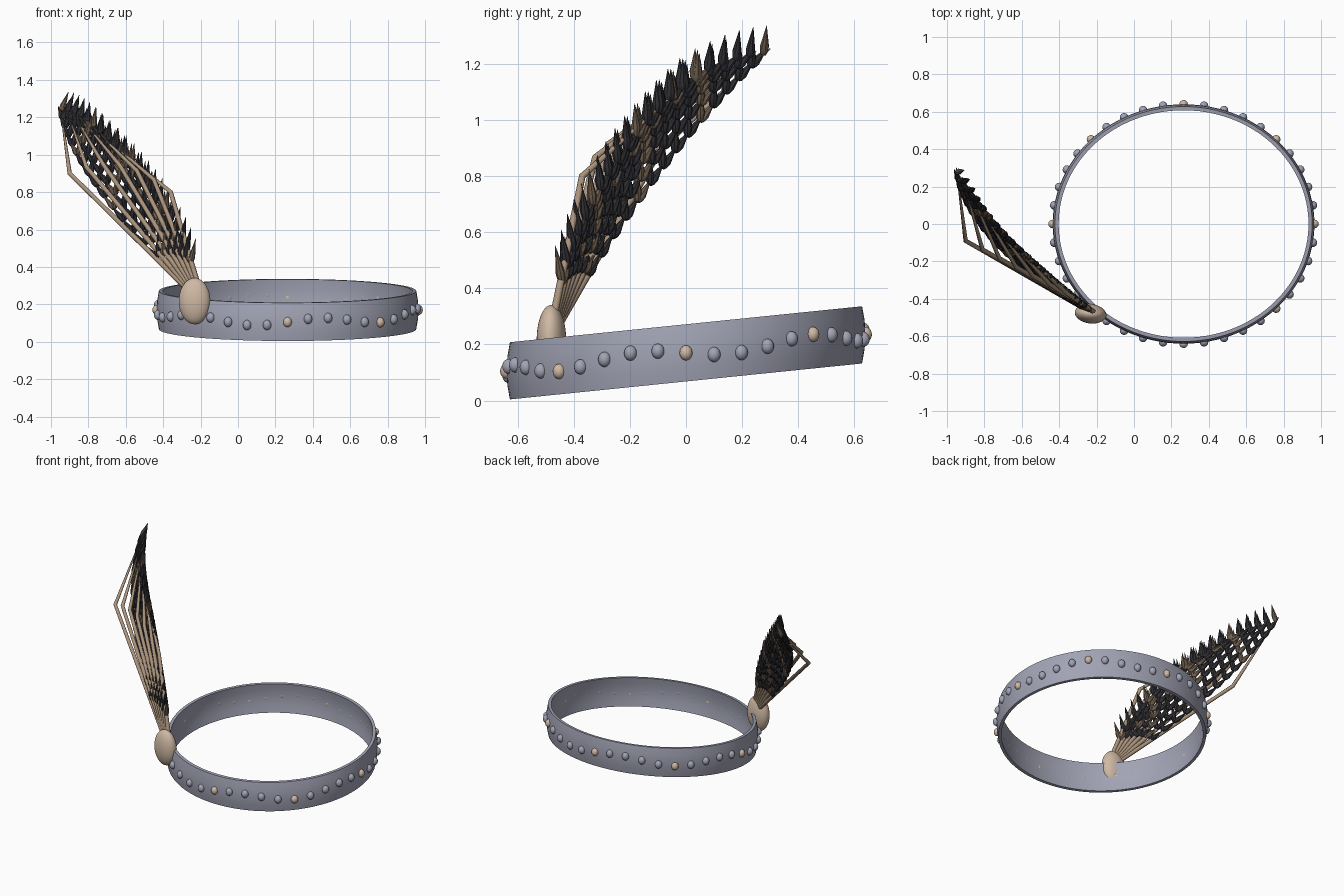
import bpy, bmesh, math
from mathutils import Vector, Matrix

if "Cube" in bpy.data.objects:
    bpy.data.objects.remove(bpy.data.objects["Cube"])


def material(name, rgb):
    m = bpy.data.materials.new(name)
    m.use_nodes = True
    m.diffuse_color = (*rgb, 1)
    m.node_tree.nodes["Principled BSDF"].inputs["Base Color"].default_value = (*rgb, 1)
    return m


steel = material("blue grey metal", (0.36, 0.37, 0.46))
cream = material("cream stone", (0.62, 0.48, 0.37))
tan = material("tan quill", (0.40, 0.29, 0.20))
black = material("black barb", (0.032, 0.03, 0.036))
brown = material("brown barb", (0.16, 0.115, 0.08))


def finish(bm, name, mats, smooth=True):
    bmesh.ops.recalc_face_normals(bm, faces=bm.faces)
    mesh = bpy.data.meshes.new(name)
    bm.to_mesh(mesh)
    bm.free()
    for m in mats:
        mesh.materials.append(m)
    ob = bpy.data.objects.new(name, mesh)
    bpy.context.collection.objects.link(ob)
    if smooth:
        bpy.ops.object.select_all(action="DESELECT")
        ob.select_set(True)
        bpy.context.view_layer.objects.active = ob
        bpy.ops.object.shade_smooth_by_angle(angle=math.radians(40))
    return ob


def loft(bm, rings, closed=False):
    """Bridge equal-length rings of points with quads."""
    vs = [[bm.verts.new(p) for p in r] for r in rings]
    faces = []
    pairs = list(zip(vs, vs[1:])) + ([(vs[-1], vs[0])] if closed else [])
    for a, b in pairs:
        for i in range(len(a)):
            j = (i + 1) % len(a)
            faces.append(bm.faces.new((a[i], a[j], b[j], b[i])))
    return vs, faces


# Band: barrel-shaped oval hoop that rises toward the back
CX, RX, RY, SLOPE, MID, HALF = 0.265, 0.70, 0.64, 0.102, 0.17, 0.102


def oval(angle, inset, dz):
    y = (RY - inset) * math.sin(angle)
    return Vector((CX + (RX - inset) * math.cos(angle), y, MID + SLOPE * y + dz))


outer = [(0.012 * s * s, HALF * s) for s in (-1, -0.5, 0, 0.5, 1)]
section = outer + [(inset + 0.02, dz) for inset, dz in reversed(outer)]
STEPS = 96
bm = bmesh.new()
loft(bm, [[oval(math.tau * i / STEPS, *p) for p in section] for i in range(STEPS)], True)
finish(bm, "band", [steel])

# Beads: a wavy row around the band, every fifth one cream
BEADS = 40
bm = bmesh.new()
for i in range(BEADS):
    a = math.tau * i / BEADS
    place = Matrix.Translation(oval(a, 0, -0.02 * math.sin(6 * a)))
    place = place @ Matrix.Diagonal((0.023, 0.023, 0.027, 1))
    made = bmesh.ops.create_uvsphere(bm, u_segments=16, v_segments=10, radius=1, matrix=place)
    for f in {f for v in made["verts"] for f in v.link_faces}:
        f.material_index = 1 if i % 5 == 0 else 0
finish(bm, "beads", [steel, cream])

# Stone: oval holder at the foot of the plume
bm = bmesh.new()
place = (Matrix.Translation((-0.232, -0.48, 0.217)) @ Matrix.Rotation(-0.12, 4, "Z")
         @ Matrix.Diagonal((0.085, 0.052, 0.124, 1)))
bmesh.ops.create_uvsphere(bm, u_segments=32, v_segments=20, radius=1, matrix=place)
finish(bm, "stone", [cream])

# Plume: fan of bent quills, with barbs along the soft arc of each
QUILLS, BARBS = 7, 15
near = [Vector(p) for p in ((-0.20, -0.48, 0.26), (-0.36, -0.37, 0.80), (-0.76, 0.0, 1.13))]
far = [Vector(p) for p in ((-0.25, -0.46, 0.26), (-0.90, -0.09, 0.90), (-0.95, 0.30, 1.255))]


def quill_points(t):
    root, bend, tip = (a.lerp(b, t) for a, b in zip(near, far))
    rise = 4 * t * (1 - t)
    return root, bend + Vector((0, 0, 0.09 * rise)), tip + Vector((0, 0, 0.02 * rise))


def add_barb(bm, pos, direction, length, index):
    turn = direction.to_track_quat("Z", "Y").to_matrix()
    rings = []
    for h, r in ((0, 0.009), (0.08, 0.014), (0.28, 0.017), (1, 0.0008)):
        rings.append([pos + turn @ Vector((r * math.cos(math.tau * k / 8),
                                           r * math.sin(math.tau * k / 8), h * length))
                      for k in range(8)])
    vs, faces = loft(bm, rings)
    faces += [bm.faces.new(vs[0][::-1]), bm.faces.new(vs[-1])]
    for f in faces:
        f.material_index = index


barbs = bmesh.new()
for q in range(QUILLS):
    root, bend, tip = quill_points(q / (QUILLS - 1))

    # Tapered tube through root, bend and tip
    curve = bpy.data.curves.new("quill_%d" % (q + 1), "CURVE")
    curve.dimensions = "3D"
    curve.bevel_depth = 0.013
    curve.bevel_resolution = 2
    curve.use_fill_caps = True
    line = curve.splines.new("POLY")
    line.points.add(2)
    for point, co, r in zip(line.points, (root, bend, tip), (1.1, 0.95, 0.2)):
        point.co = (*co, 1)
        point.radius = r
    curve.materials.append(tan)
    bpy.context.collection.objects.link(bpy.data.objects.new(curve.name, curve))

    # One barb leans away from the arc, its partner follows the arc
    for j in range(BARBS):
        s = 0.15 + 0.82 * j / (BARBS - 1)
        pos = root * (1 - s) ** 2 + bend * 2 * s * (1 - s) + tip * s * s
        along = ((bend - root) * (1 - s) + (tip - bend) * s).normalized()
        across = Vector((0.5, -0.42, 0.55))
        away = (along * 0.55 + across * 0.75).normalized()
        length = 0.145 - 0.035 * s
        shade = 1 if (q + j) % 5 == 0 or q == 2 and j % 2 else 0
        add_barb(barbs, pos, away, length, shade)
        if j < BARBS - 1:
            add_barb(barbs, pos, (along * 0.97 + Vector((-0.1, 0, 0.1))).normalized(),
                     length * 0.85, shade)
finish(barbs, "plume_barbs", [black, brown])
